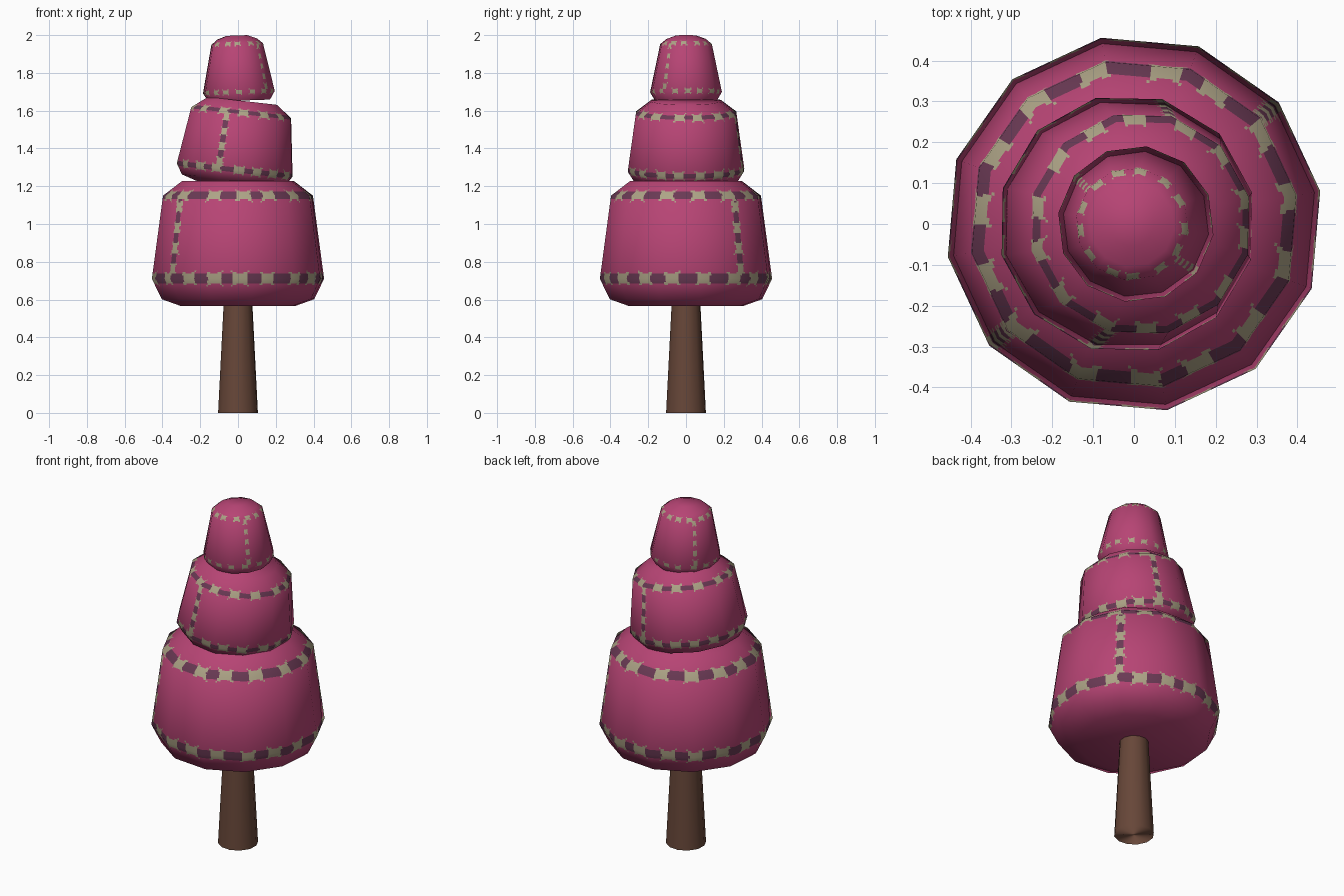
import bpy, math, random
from mathutils import Vector

if "Cube" in bpy.data.objects:
    bpy.data.objects.remove(bpy.data.objects["Cube"])

random.seed(4)


def material(name, rgb):
    m = bpy.data.materials.new(name)
    m.diffuse_color = (*rgb, 1)
    m.use_nodes = True
    m.node_tree.nodes["Principled BSDF"].inputs["Base Color"].default_value = m.diffuse_color
    return m


PINK = material("pink cloth", (0.47, 0.058, 0.175))
PURPLE = material("dark purple seam", (0.145, 0.042, 0.09))
BEIGE = material("beige stitch", (0.42, 0.37, 0.24))
BROWN = material("brown bark", (0.135, 0.062, 0.04))
SIDES = 12


def lathe(name, profile, offset, step, sub, rule, mats, tilt=0, centre=(0, 0, 0)):
    """12-sided turned body, finely gridded so painted bands follow faces."""
    # corner normals of the profile, for smooth shading
    segs = [(Vector(b) - Vector(a)) for a, b in zip(profile, profile[1:])]
    sn = [Vector((d.y, -d.x)).normalized() for d in segs]
    cn = [sn[0]] + [(a + b).normalized() for a, b in zip(sn, sn[1:])] + [sn[-1]]
    rows, arc = [], 0
    for i, d in enumerate(segs):
        n = max(1, round(d.length / step))
        last = 1 if i == len(segs) - 1 else 0
        for k in range(n + last):
            f = k / n
            p = Vector(profile[i]) + d * f
            rows.append((p.x, p.y, cn[i].lerp(cn[i + 1], f), arc + d.length * f))
        arc += d.length
    cols = SIDES * sub
    verts, normals, faces, idx = [], [], [], []
    for r, z, nrm, _ in rows:
        for c in range(cols):
            k, f = divmod(c, sub)
            a0 = math.radians(offset + 360 / SIDES * k)
            a1 = a0 + math.tau / SIDES
            f /= sub
            x = math.cos(a0) * (1 - f) + math.cos(a1) * f
            y = math.sin(a0) * (1 - f) + math.sin(a1) * f
            verts.append((r * x, r * y, z))
            normals.append(Vector((x * nrm.x, y * nrm.x, nrm.y)).normalized())
    for j in range(len(rows) - 1):
        for c in range(cols):
            d = (c + 1) % cols
            faces.append((j * cols + c, j * cols + d, (j + 1) * cols + d, (j + 1) * cols + c))
            ang = offset + 360 * (c + 0.5) / cols
            idx.append(rule(ang, (rows[j][3] + rows[j + 1][3]) / 2, (rows[j][0] + rows[j + 1][0]) / 2))
    top = (len(rows) - 1) * cols
    faces += [tuple(reversed(range(cols))), tuple(range(top, top + cols))]
    idx += [0, 0]
    me = bpy.data.meshes.new(name)
    me.from_pydata(verts, [], faces)
    for m in mats:
        me.materials.append(m)
    me.polygons.foreach_set("material_index", idx)
    me.polygons.foreach_set("use_smooth", [True] * (len(faces) - 2) + [False] * 2)
    me.update()
    me.normals_split_custom_set_from_vertices(normals)
    ob = bpy.data.objects.new(name, me)
    bpy.context.collection.objects.link(ob)
    ob.rotation_euler.y = math.radians(tilt)
    ob.location = centre
    return ob


def patch(u, v, w, h):
    """Four-cornered stitch shape with pinched sides."""
    return (abs(u) < w * (0.72 + 0.28 * min(1, (v / h) ** 2)) and
            abs(v) < h * (0.62 + 0.38 * min(1, (u / w) ** 2)))


def stitched(profile, low, high, n_low, n_high, seam, scale, gap, dark=True, rise=0.01):
    """Paint rule: a stitched ring at two profile corners and two upright seams."""
    arcs = [0]
    for a, b in zip(profile, profile[1:]):
        arcs.append(arcs[-1] + math.dist(a, b))
    bands = []
    for i, n, up in ((low, n_low, 0), (high, n_high, rise)):
        jit = [random.uniform(-0.12, 0.12) for _ in range(n)]
        bands.append((arcs[i] + up * scale, n, profile[i][0], jit))
    w, h, d = 0.05 * scale, 0.046 * scale, 0.024 * scale

    def rule(ang, a, r):
        out = 0
        for centre, n, br, jit in bands:
            v = a - centre
            t = ((ang + 87.5) % 360) / 360 * n
            k = round(t)
            pitch = math.tau * br / n
            if patch((t - k - jit[k % n]) * pitch, v, w, h):
                return 2
            if dark and abs(v) < d:
                out = 1
        if bands[0][0] < a < bands[1][0]:
            u = math.radians((ang - seam + 90) % 180 - 90) * r
            v = (a - bands[0][0]) % gap - gap / 2
            if patch(v, u, gap * 0.33, 0.036 * scale):
                return 2
            if dark and abs(u) < 0.022 * scale:
                out = 1
        return out
    return rule


CLOTH = [PINK, PURPLE, BEIGE]

# trunk
lathe("trunk", [(0.107, 0), (0.076, 0.6)], 10, 0.6, 1, lambda *a: 0, [BROWN])

# lower tier
p = [(0.305, 0.565), (0.41, 0.602), (0.463, 0.71), (0.403, 1.15), (0.30, 1.228)]
lathe("lower_tier", p, 10, 0.009, 24, stitched(p, 2, 3, 18, 15, 40, 1.0, 0.11), CLOTH)

# middle tier, leaning to the right
p = [(0.2, -0.235), (0.283, -0.21), (0.318, -0.155), (0.274, 0.15), (0.19, 0.213)]
lathe("middle_tier", p, 14, 0.007, 20, stitched(p, 2, 3, 18, 14, 74, 0.72, 0.08),
      CLOTH, 6.5, (0, 0, 1.44))

# top tier with rounded cap
p = [(0.165, -0.175), (0.192, -0.13), (0.138, 0.125), (0.105, 0.152), (0.055, 0.17)]
lathe("top_tier", p, 22, 0.006, 16, stitched(p, 1, 2, 16, 13, 142, 0.42, 0.055, False),
      CLOTH, -2, (0, 0, 1.828))
